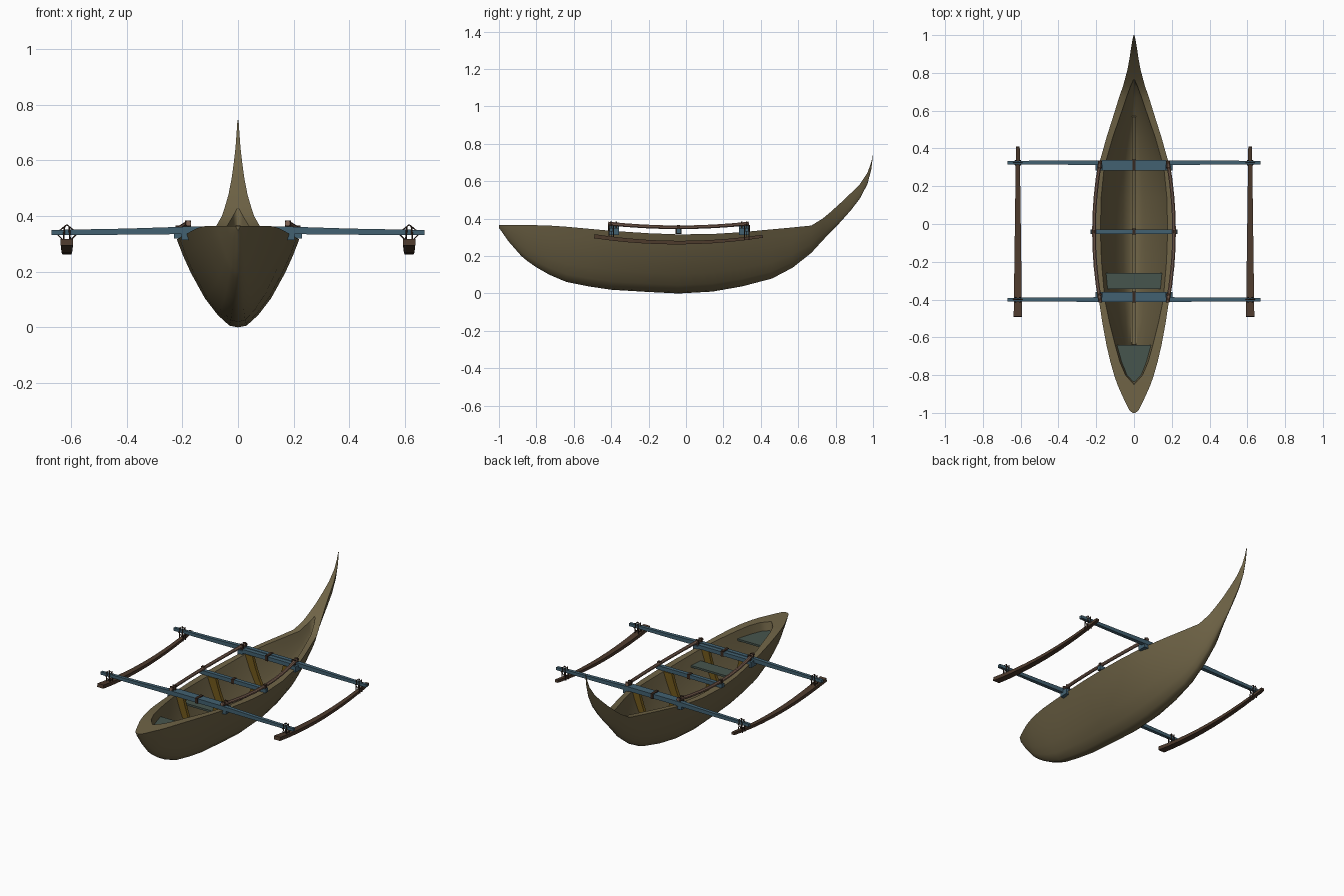
import bpy, bmesh, math
from mathutils import Vector

cube = bpy.data.objects.get("Cube")
if cube:
    bpy.data.objects.remove(cube, do_unlink=True)


def material(name, r, g, b):
    m = bpy.data.materials.new(name)
    m.use_nodes = True
    m.diffuse_color = (r, g, b, 1)
    m.node_tree.nodes["Principled BSDF"].inputs["Base Color"].default_value = (r, g, b, 1)
    return m


OLIVE = material("olive_wood", .16, .127, .062)
TEAL = material("teal_paint", .055, .12, .165)
SEAT = material("grey_green_paint", .062, .09, .074)
DARK = material("dark_brown_wood", .075, .043, .026)
PINK = material("pinkish_wood", .22, .13, .092)
GOLD = material("gold_wood", .17, .1, .012)
CORD = material("dark_cord", .04, .021, .013)


def finish(name, bm, mat, smooth=True):
    bmesh.ops.remove_doubles(bm, verts=bm.verts, dist=0.0004)
    bmesh.ops.recalc_face_normals(bm, faces=bm.faces)
    mesh = bpy.data.meshes.new(name)
    bm.to_mesh(mesh)
    bm.free()
    mesh.materials.append(mat)
    obj = bpy.data.objects.new(name, mesh)
    bpy.context.collection.objects.link(obj)
    if smooth:
        bpy.ops.object.select_all(action='DESELECT')
        obj.select_set(True)
        bpy.context.view_layer.objects.active = obj
        bpy.ops.object.shade_smooth_by_angle(angle=math.radians(35))
    return obj


def skin(name, rings, mat, smooth=True):
    """Closed tube through rings of equal length, capped at both ends."""
    bm = bmesh.new()
    rows = [[bm.verts.new(p) for p in ring] for ring in rings]
    n = len(rows[0])
    for a, b in zip(rows, rows[1:]):
        for i in range(n):
            j = (i + 1) % n
            bm.faces.new((a[i], a[j], b[j], b[i]))
    bm.faces.new(rows[0])
    bm.faces.new(rows[-1])
    return finish(name, bm, mat, smooth)


def sweep(name, path, sizes, mat, sides=4):
    """Tube along a path; sizes are the half width and half height at each point."""
    path = [Vector(p) for p in path]
    rings = []
    for i, p in enumerate(path):
        t = (path[min(i + 1, len(path) - 1)] - path[max(i - 1, 0)]).normalized()
        ref = Vector((1, 0, 0)) if abs(t.z) > .95 else Vector((0, 0, 1))
        u = t.cross(ref).normalized()
        v = u.cross(t)
        w, h = sizes[i]
        k = math.sqrt(2) if sides == 4 else 1
        angles = [math.tau * (s + .5) / sides for s in range(sides)]
        rings.append([p + u * w * k * math.cos(a) + v * h * k * math.sin(a) for a in angles])
    return skin(name, rings, mat)


def box(name, centre, size, mat):
    x, y, z = centre
    half = size[0] / 2
    return sweep(name, [(x - half, y, z), (x + half, y, z)],
                 [(size[1] / 2, size[2] / 2)] * 2, mat)


def prism(name, outline, offset, mat):
    """Flat outline thickened by an offset vector."""
    offset = Vector(offset)
    return skin(name, [outline, [Vector(p) + offset for p in outline]], mat, False)


# Hull stations: y, half width, keel, sheer, opening half width
STATIONS = [
    (-1, .008, .35, .365, 0), (-.985, .025, .33, .365, 0), (-.95, .043, .28, .365, 0),
    (-.88, .075, .2, .365, 0), (-.85, .088, .175, .365, 0), (-.8, .105, .14, .365, .045),
    (-.73, .125, .1, .363, .075), (-.64, .146, .062, .357, .1), (-.52, .168, .038, .346, .13),
    (-.4, .186, .02, .335, .155), (-.2, .211, .008, .322, .172), (-.04, .22, 0, .316, .178),
    (.14, .213, .01, .318, .174), (.3, .19, .038, .328, .158), (.46, .145, .08, .343, .112),
    (.57, .11, .138, .353, .074), (.67, .079, .217, .363, .04), (.73, .058, .283, .4, .018),
    (.77, .047, .325, .433, 0), (.82, .034, .376, .478, 0), (.88, .023, .443, .535, 0),
    (.93, .016, .508, .585, 0), (.97, .009, .585, .645, 0), (.99, .005, .66, .7, 0),
    (1, .002, .738, .745, 0)]
SECTION = [(1, 1), (.9, .82), (.77, .62), (.54, .33), (.33, .14), (.14, .02)]


def station(y):
    for a, b in zip(STATIONS, STATIONS[1:]):
        if a[0] <= y <= b[0]:
            t = (y - a[0]) / (b[0] - a[0])
            return [p + (q - p) * t for p, q in zip(a, b)]


def section(y, half, low, high):
    right = [Vector((half * fx, y, low + (high - low) * fz)) for fx, fz in SECTION]
    left = [Vector((-p.x, p.y, p.z)) for p in reversed(right)]
    return right + [Vector((0, y, low))] + left


def inner_section(y):
    _, half, keel, sheer, opening = station(y)
    floor = min(keel + .035, sheer) if opening > 0 else sheer
    return section(y, opening, floor, sheer)


rings = []
for y, half, keel, sheer, opening in STATIONS:
    rings.append(section(y, half, keel, sheer) + inner_section(y)[::-1])
skin("hull", rings, OLIVE)

# Keelson along the hull floor
ys = [-.64, -.4, -.2, 0, .14, .3, .46, .57]
sweep("keelson", [(0, y, station(y)[2] + .04) for y in ys], [(.011, .008)] * len(ys), OLIVE)

# Seats fitted to the inside of the hull
def inside(y, z):
    pts = inner_section(y)[:len(SECTION) + 1]
    for a, b in zip(pts, pts[1:]):
        if b.z <= z <= a.z:
            return b.x + (a.x - b.x) * (z - b.z) / (a.z - b.z)
    return pts[0].x


def seat(name, ys, z):
    right = [(inside(y, z) + .003, y, z) for y in ys]
    prism(name, right + [(-x, y, z) for x, y, z in reversed(right)], (0, 0, .012), SEAT)


seat("bow_seat", [-.64, -.73, -.8, -.835], .3)
seat("paddler_seat", [-.345, -.3, -.26], .262)

# Knee frames against the hull sides beneath the cross members
for name, y in (("front", -.385), ("middle", -.04), ("rear", .305)):
    outer = inner_section(y)
    top = outer[0].z
    inner = [Vector((p.x * .68, y, p.z + .035 * (top - p.z) / .2)) for p in outer]
    rows = []
    for a, b in zip(outer, inner):
        rows.append([a, b, b + Vector((0, .02, 0)), a + Vector((0, .02, 0))])
    for ring in rows:
        for p in ring:
            p.y -= .01
    skin(name + "_knee_frame", rows, GOLD, False)

# Outrigger beams with an inner twin, supports and lashings
for name, y, inward in (("front", -.4, 1), ("rear", .325, -1)):
    sweep(name + "_outrigger_beam",
          [(-.67, y, .341), (-.4, y, .344), (-.17, y, .349),
           (.17, y, .349), (.4, y, .344), (.67, y, .341)],
          [(.009, .009), (.011, .011), (.0125, .0135)] + [(.0125, .0135), (.011, .011), (.009, .009)],
          TEAL)
    twin = y + inward * .027
    box(name + "_inner_beam", (0, twin, .348), (.335, .027, .024), TEAL)
    box(name + "_beam_strap", (0, y + inward * .013, .349), (.018, .058, .033), CORD)
    for side, s in (("left", 1), ("right", -1)):
        box(f"{name}_{side}_beam_support", (s * .185, y + inward * .015, .332),
            (.036, .052, .036), TEAL)
        for k in (0, 1):
            box(f"{name}_{side}_lashing_{k + 1}", (s * .18, y + inward * .027 * k, .36),
                (.022, .01, .048), CORD)

# Middle thwart
box("middle_thwart", (0, -.04, .332), (.46, .024, .024), TEAL)
box("middle_thwart_strap", (0, -.04, .332), (.018, .03, .03), CORD)

for side, s in (("left", 1), ("right", -1)):
    # Side rail bowed along the gunwale
    path = []
    for i in range(9):
        t = i / 4 - 1
        path.append((s * (.212 - .034 * t * t), -.04 + .375 * t, .354 + .02 * t * t))
    sweep(side + "_side_rail", path, [(.0105, .0105)] * 9, PINK, 8)
    box(side + "_thwart_lashing", (s * .215, -.04, .343), (.018, .018, .046), CORD)

    # Curved float tapering to the rear
    path, sizes = [], []
    for i in range(11):
        t = i / 10
        y = -.49 + .9 * t
        path.append((s * .615, y, .272 + .034 * ((y + .04) / .45) ** 2))
        sizes.append((.022 - .012 * t, .011 - .003 * t))
    sweep(side + "_float", path, sizes, DARK)

    # Cord struts joining float and beams
    for name, y in (("front", -.4), ("rear", .325)):
        ring = [(s * .615 + dx, y, z) for dx, z in
                ((0, .3), (.038, .338), (0, .369), (-.038, .338), (0, .3))]
        for k in range(4):
            sweep(f"{side}_{name}_float_cord_{k + 1}", ring[k:k + 2], [(.0022, .0022)] * 2, CORD, 6)
        for k, dx in enumerate((-.014, .014)):
            for e in (-.012, .012):
                sweep(f"{side}_{name}_float_peg_{k + 1}", [(s * .615 + dx, y + e, .285),
                      (s * .615 + dx * .6, y + e, .362)], [(.003, .003)] * 2, CORD, 6)
